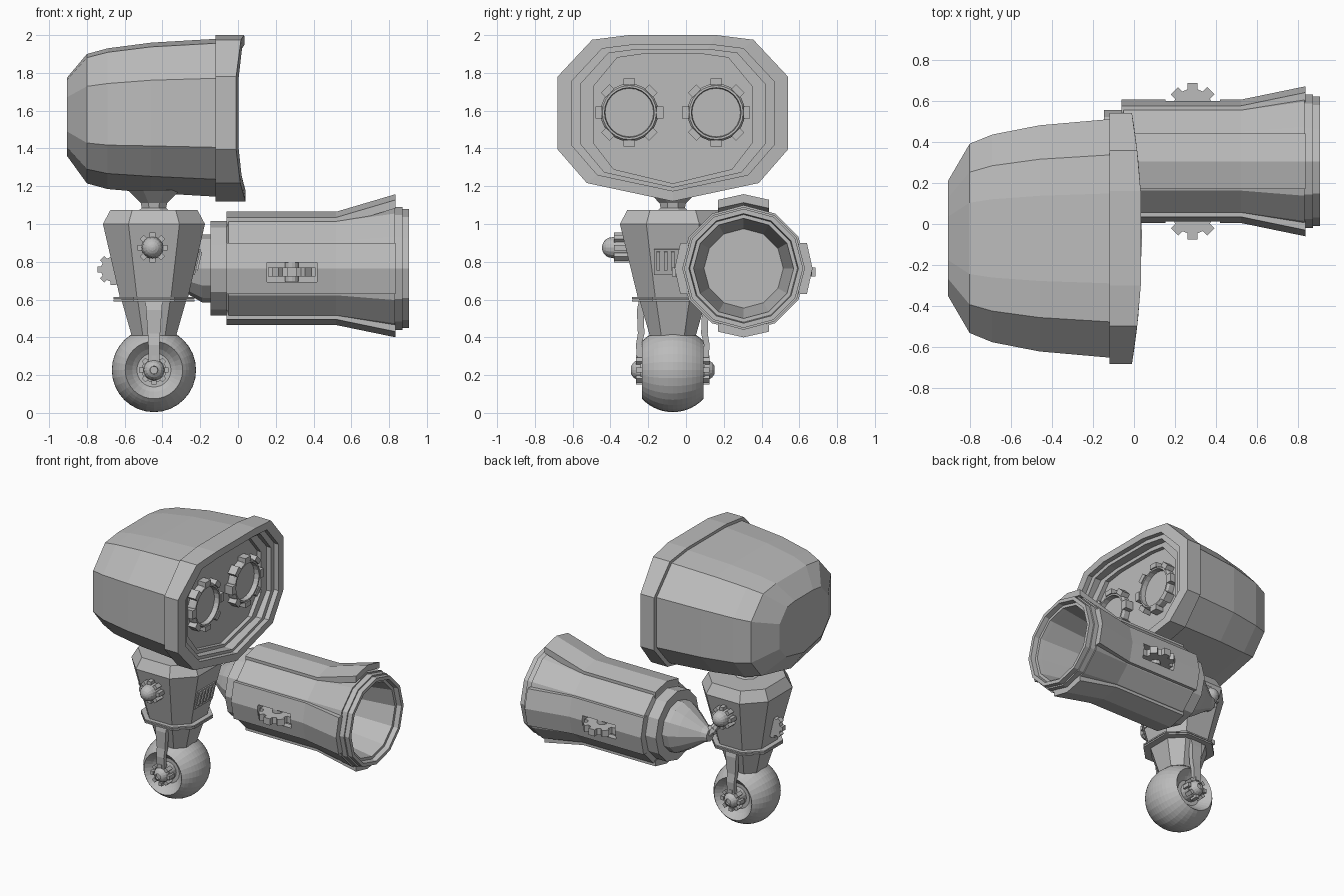
import bpy, bmesh, math
from mathutils import Vector, Matrix

if "Cube" in bpy.data.objects:
    bpy.data.objects.remove(bpy.data.objects["Cube"])

grey = bpy.data.materials.new("plain_grey")
grey.diffuse_color = (0.5, 0.5, 0.5, 1)
grey.use_nodes = True
grey.node_tree.nodes["Principled BSDF"].inputs["Base Color"].default_value = grey.diffuse_color
X, Y, Z = Vector((1, 0, 0)), Vector((0, 1, 0)), Vector((0, 0, 1))


def finish(name, bm):
    bmesh.ops.recalc_face_normals(bm, faces=bm.faces)
    me = bpy.data.meshes.new(name)
    bm.to_mesh(me)
    bm.free()
    me.materials.append(grey)
    ob = bpy.data.objects.new(name, me)
    bpy.context.collection.objects.link(ob)
    return ob


def loft(name, rings, closed=False):
    bm = bmesh.new()
    vs = [[bm.verts.new(p) for p in r] for r in rings]
    n = len(vs[0])
    for a, b in list(zip(vs, vs[1:])) + ([(vs[-1], vs[0])] if closed else []):
        for i in range(n):
            j = (i + 1) % n
            bm.faces.new((a[i], a[j], b[j], b[i]))
    if not closed:
        bm.faces.new(vs[0])
        bm.faces.new(vs[-1])
    return finish(name, bm)


def frame(centre, axis):
    # local z along the axis, local y as near to world up as possible
    return Matrix.Translation(Vector(centre)) @ Vector(axis).to_track_quat('Z', 'Y').to_matrix().to_4x4()


def lathe(name, profile, centre, axis, n=12, closed=False, phase=0):
    m = frame(centre, axis)
    return loft(name, [[m @ Vector((r * math.cos(phase + math.tau * i / n),
                                    r * math.sin(phase + math.tau * i / n), d))
                        for i in range(n)] for r, d in profile], closed)


def box(name, centre, size, rot=None):
    bm = bmesh.new()
    bmesh.ops.create_cube(bm, size=1)
    m = Matrix.Translation(Vector(centre)) @ (rot or Matrix()) @ Matrix.Diagonal((*size, 1))
    bm.transform(m)
    return finish(name, bm)


def teeth(name, centre, axis, r0, r1, width, d0, d1, n=8):
    m = frame(centre, axis)
    bm = bmesh.new()
    for i in range(n):
        t = m @ Matrix.Rotation(math.tau * i / n, 4, 'Z') @ Matrix.Translation(((r0 + r1) / 2, 0, (d0 + d1) / 2))
        bmesh.ops.create_cube(bm, size=1, matrix=t @ Matrix.Diagonal((r1 - r0, width, d1 - d0, 1)))
    return finish(name, bm)


def dome(r, d, steps=5):
    return [(max(r * math.cos(k * math.pi / 2 / steps), 0.004), d + r * math.sin(k * math.pi / 2 / steps))
            for k in range(steps + 1)]


def cut(ob, cutter):
    mod = ob.modifiers.new("slot", 'BOOLEAN')
    mod.operation, mod.solver, mod.object = 'DIFFERENCE', 'EXACT', cutter
    bpy.context.view_layer.objects.active = ob
    bpy.ops.object.modifier_apply(modifier=mod.name)


CX, CY = -0.445, -0.07      # axis of head, torso and wheel

# head: shell, raised rim and stepped recess in one loft
half = [(0.377, 1), (0.70, 0.972), (1, 0.75), (1, 0.3125), (0.746, 0.11)]
outline = half + [(0, 0)] + [(-a, b) for a, b in reversed(half)]


def head_ring(x, w, zt, zb, bow=0):
    return [(x + bow * (1 - (a * w / 0.61) ** 2), CY + a * w, zb + b * (zt - zb)) for a, b in outline]


loft("head", [head_ring(*r) for r in (
    (-0.905, 0.28, 1.775, 1.36), (-0.80, 0.46, 1.90, 1.215), (-0.69, 0.505, 1.93, 1.185),
    (-0.46, 0.55, 1.96, 1.165), (-0.12, 0.58, 1.98, 1.145), (-0.12, 0.61, 2.0, 1.12),
    (-0.01, 0.61, 2.0, 1.12, 0.05), (-0.01, 0.535, 1.95, 1.175, 0.05),
    (-0.045, 0.535, 1.95, 1.175, 0.05), (-0.045, 0.487, 1.925, 1.195, 0.05),
    (-0.06, 0.487, 1.925, 1.195), (-0.06, 0.42, 1.90, 1.215), (-0.09, 0.42, 1.90, 1.215))])

# eyes: toothed ring with a sunken lens
for side, y in (("near", -0.30), ("far", 0.16)):
    c = (-0.09, y, 1.59)
    lathe(side + "_eye_ring", [(0.153, -0.01), (0.153, 0.04), (0.143, 0.055), (0.132, 0.055), (0.125, -0.01)],
          c, X, 24, True)
    lathe(side + "_eye_lens", [(0.13, -0.01), (0.13, 0.02)], c, X, 24)
    teeth(side + "_eye_teeth", c, X, 0.145, 0.18, 0.062, -0.01, 0.06)

# neck
lathe("neck", [(0.10, 1.0), (0.10, 1.06), (0.07, 1.085), (0.075, 1.11), (0.15, 1.18)], (CX, CY, 0), Z, 8,
      phase=math.pi / 8)


# torso: chamfered square sections
def torso_ring(z, hx, hy, k=0.5):
    q = [(1, -k), (1, k), (k, 1), (-k, 1), (-1, k), (-1, -k), (-k, -1), (k, -1)]
    return [(CX + a * hx, CY + b * hy, z) for a, b in q]


loft("torso", [torso_ring(*r) for r in ((0.61, 0.18, 0.185), (1.0, 0.27, 0.28), (1.075, 0.23, 0.24))])
loft("hips", [torso_ring(*r) for r in ((0.41, 0.118, 0.122), (0.62, 0.178, 0.183))])
for z in (0.594, 0.609):
    loft("waist_plate", [torso_ring(z - 0.005, 0.215, 0.215), torso_ring(z + 0.005, 0.215, 0.215)])

# chest vent
tilt = Matrix.Rotation(math.radians(13), 4, 'Y')
box("vent_plate", (-0.223, CY, 0.80), (0.02, 0.20, 0.14), tilt)
for i in range(5):
    box("vent_bar", (-0.211, CY + (i - 2) * 0.038, 0.805), (0.02, 0.018, 0.10), tilt)

# torso knobs with toothed collars, on both sides
for s in (-1, 1):
    c, ax = (-0.453, CY + s * 0.235, 0.875), (0, s, 0)
    lathe("knob", [(0.06, -0.03), (0.06, 0.06)] + dome(0.055, 0.085), c, ax, 16)
    teeth("knob_teeth", c, ax, 0.05, 0.08, 0.03, -0.02, 0.075)

# back gear
lathe("back_gear", [(0.066, -0.018), (0.066, 0.018)], (-0.66, CY, 0.76), Y, 24)
teeth("back_gear_teeth", (-0.66, CY, 0.76), Y, 0.055, 0.083, 0.032, -0.018, 0.018)

# wheel: ball with both sides cut and dished
R, D = 0.223, 0.163
lim = math.asin(D / R)
arc = [(R * math.cos(lim * k / 7), R * math.sin(lim * k / 7)) for k in range(-7, 8)]
lathe("wheel", [(0.09, -0.10), (0.115, -0.12)] + arc + [(0.115, 0.12), (0.09, 0.10)], (CX, CY, 0.227), Y, 32)

# hubs and fork legs
for s in (-1, 1):
    c, ax = (CX, CY, 0.227), (0, s, 0)
    lathe("wheel_hub", [(0.065, 0.09), (0.065, 0.17)] + dome(0.055, 0.17, 4)[:4] + [(0.02, 0.208)], c, ax, 16)
    teeth("hub_teeth", c, ax, 0.055, 0.078, 0.028, 0.14, 0.195)
    prof = [(0.225, 0.15, 0.185), (0.36, 0.165, 0.195), (0.42, 0.15, 0.185), (0.545, 0.155, 0.19), (0.59, 0.14, 0.18)]
    loft("fork_leg", [[(CX - w, CY + s * a, z), (CX + w, CY + s * a, z), (CX + w, CY + s * b, z),
                       (CX - w, CY + s * b, z)]
                      for (z, a, b), w in zip(prof, (0.028, 0.03, 0.033, 0.042, 0.045))])

# arm: shoulder cone, cuff, flared barrel and hollow muzzle in one lathe
AY, AZ = 0.305, 0.765
arm = lathe("arm_barrel", [
    (0.045, -0.41), (0.06, -0.37), (0.145, -0.25), (0.18, -0.19), (0.18, -0.145), (0.25, -0.145), (0.25, -0.06),
    (0.285, -0.05), (0.285, 0.52), (0.335, 0.83), (0.325, 0.83), (0.325, 0.87), (0.315, 0.87), (0.315, 0.905),
    (0.29, 0.905), (0.285, 0.87), (0.265, 0.87), (0.26, 0.84), (0.21, 0.50)], (0, AY, AZ), X, 12)

# link from arm to the far knob
a, b = Vector((-0.39, AY, AZ)), Vector((-0.455, 0.22, 0.865))
lathe("arm_link", [(0.028, 0), (0.028, (b - a).length)], a, b - a, 8)
lathe("arm_link_collar", [(0.038, 0.03), (0.038, 0.055)], a, b - a, 8)

# slots for the side gears
cutters = [box("slot_cutter", (0.285, AY + s * 0.30, AZ - 0.02), (0.265, 0.12, 0.105)) for s in (-1, 1)]

# four flared plates on the barrel
plates = []
for k, name in enumerate(("far", "top", "near", "bottom")):
    m = Matrix.Translation((0, AY, AZ)) @ Matrix.Rotation(k * math.pi / 2, 4, 'X')
    tip = 0.393 if name == "top" else 0.365
    rings = []
    for x, r in ((-0.06, 0.30), (0.52, 0.30), (0.835, tip)):
        w, lo = 0.135, 0.045
        rings.append([m @ Vector(p) for p in ((x, r, 0), (x, r - 0.03, w), (x, r - 0.03 - lo, w),
                                              (x, r - lo, 0), (x, r - 0.03 - lo, -w), (x, r - 0.03, -w))])
    plates.append(loft(name + "_arm_plate", rings))

for c in cutters:
    cut(arm, c)
cut(plates[0], cutters[1])
cut(plates[2], cutters[0])
for c in cutters:
    bpy.data.objects.remove(c)

# side gears standing in the slots
for s in (-1, 1):
    c = (0.285, AY + s * 0.255, AZ - 0.02)
    lathe("side_gear", [(0.098, -0.024), (0.098, 0.024)], c, Z, 24)
    teeth("side_gear_teeth", c, Z, 0.085, 0.125, 0.05, -0.024, 0.024)
    lathe("side_gear_pin", [(0.035, -0.05), (0.035, 0.05)], c, Z, 12)
